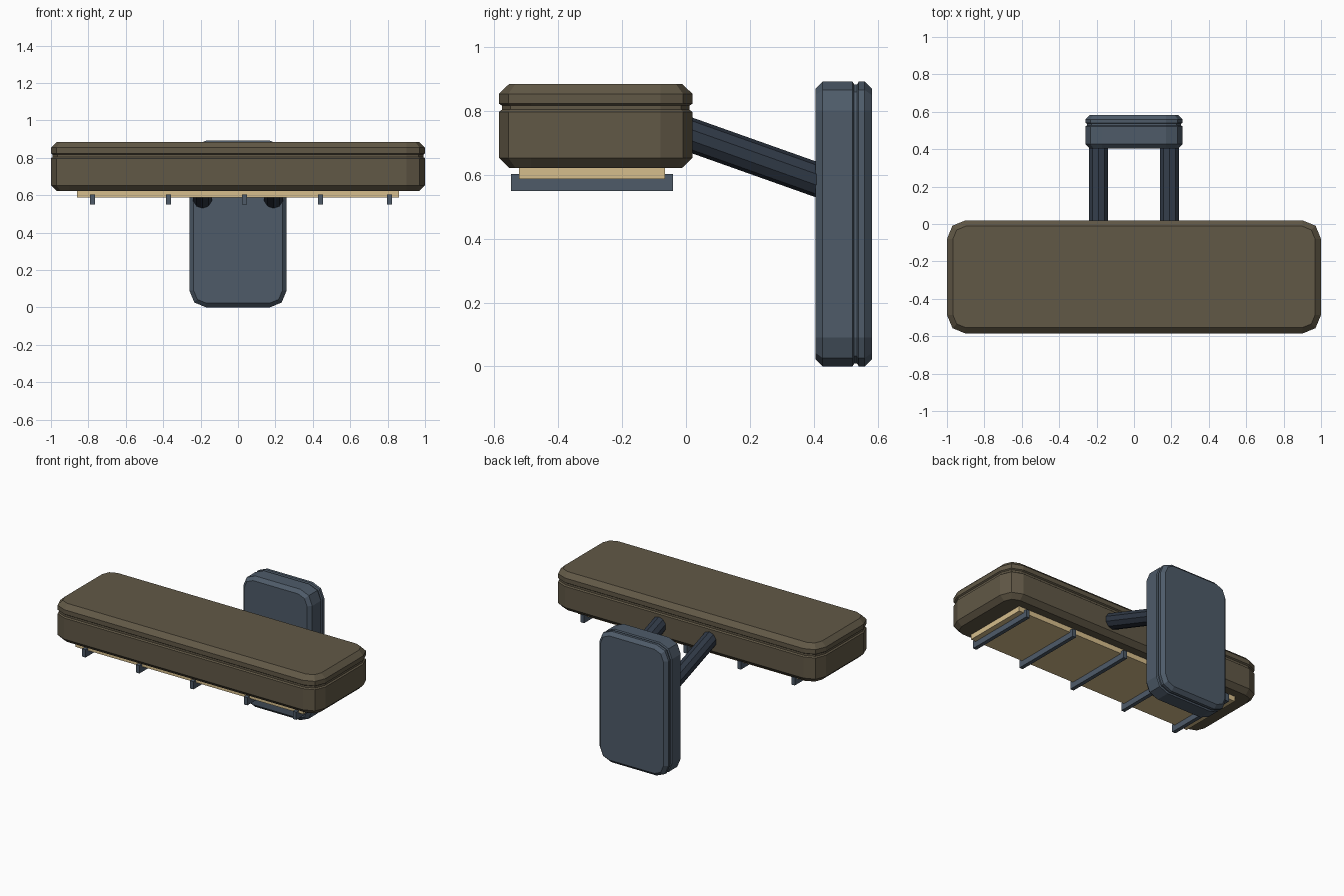
import bpy, bmesh, math
from mathutils import Matrix, Vector

old = bpy.data.objects.get("Cube")
if old:
    bpy.data.objects.remove(old, do_unlink=True)


def srgb(*rgb):
    return tuple(((c / 255 + 0.055) / 1.055) ** 2.4 for c in rgb) + (1.0,)


def material(name, color):
    mat = bpy.data.materials.new(name)
    mat.use_nodes = True
    mat.diffuse_color = color
    mat.node_tree.nodes["Principled BSDF"].inputs["Base Color"].default_value = color
    return mat


bronze = material("dark bronze", srgb(97, 88, 70))
slate = material("slate blue", srgb(78, 91, 105))
navy = material("dark navy", srgb(47, 56, 69))
cream = material("warm cream", srgb(214, 190, 140))


def finish(name, bm, mat):
    bmesh.ops.recalc_face_normals(bm, faces=bm.faces[:])
    mesh = bpy.data.meshes.new(name)
    bm.to_mesh(mesh)
    bm.free()
    mesh.materials.append(mat)
    obj = bpy.data.objects.new(name, mesh)
    bpy.context.collection.objects.link(obj)
    return obj


def rounded_outline(half_w, half_h, radius, inset):
    """Rounded rectangle with two segments per corner, scaled in by the inset."""
    points = []
    for quadrant, (sx, sy) in enumerate([(1, 1), (-1, 1), (-1, -1), (1, -1)]):
        for step in range(3):
            a = math.radians(90 * quadrant + 45 * step)
            r = radius - inset
            points.append((sx * (half_w - radius) + r * math.cos(a),
                           sy * (half_h - radius) + r * math.sin(a)))
    return points


def rounded_slab(name, half_w, half_h, radius, profile, place, mat):
    """Loft the outline through (depth, inset) steps; place maps u, v, depth to 3D."""
    bm = bmesh.new()
    rings = [[bm.verts.new(place(u, v, depth))
              for u, v in rounded_outline(half_w, half_h, radius, inset)]
             for depth, inset in profile]
    for low, high in zip(rings, rings[1:]):
        for i in range(len(low)):
            j = (i + 1) % len(low)
            bm.faces.new((low[i], low[j], high[j], high[i]))
    bm.faces.new(rings[0])
    bm.faces.new(rings[-1])
    return finish(name, bm, mat)


def box(name, center, size, mat):
    bm = bmesh.new()
    bmesh.ops.create_cube(bm, size=1, matrix=Matrix.Translation(center) @ Matrix.Diagonal((*size, 1)))
    return finish(name, bm, mat)


def rod(name, start, end, radius, sides, mat):
    start, end = Vector(start), Vector(end)
    axis = end - start
    bm = bmesh.new()
    turn = axis.to_track_quat('Z', 'Y').to_matrix().to_4x4()
    bmesh.ops.create_cone(bm, cap_ends=True, segments=sides, radius1=radius, radius2=radius,
                          depth=axis.length,
                          matrix=Matrix.Translation((start + end) / 2) @ turn)
    return finish(name, bm, mat)


# Long lamp head with bevelled rims and a seam groove
rounded_slab("lamp_head", 1.0, 0.303, 0.1,
             [(0.622, 0.032), (0.653, 0), (0.797, 0), (0.804, 0.009),
              (0.817, 0.009), (0.823, 0), (0.854, 0), (0.885, 0.032)],
             lambda u, v, d: (u, v - 0.283, d), bronze)

# Upright wall plate with the same kind of groove
rounded_slab("wall_plate", 0.26, 0.446, 0.09,
             [(0.405, 0.023), (0.428, 0), (0.522, 0), (0.527, 0.009),
              (0.536, 0.009), (0.541, 0), (0.56, 0), (0.583, 0.023)],
             lambda u, v, d: (u, d, v + 0.446), slate)

# Sloping arms from plate to head
for side, x in (("right", -0.19), ("left", 0.19)):
    rod(side + "_arm", (x, -0.05, 0.748), (x, 0.46, 0.567), 0.053, 10, navy)

# Light diffuser under the head
box("diffuser", (0, -0.295, 0.609), (1.72, 0.457, 0.043), cream)

# Cross ribs below the diffuser
for i, x in enumerate((-0.778, -0.372, 0.035, 0.441, 0.81)):
    box(f"rib_{i + 1}", (x, -0.295, 0.576), (0.026, 0.507, 0.053), slate)
